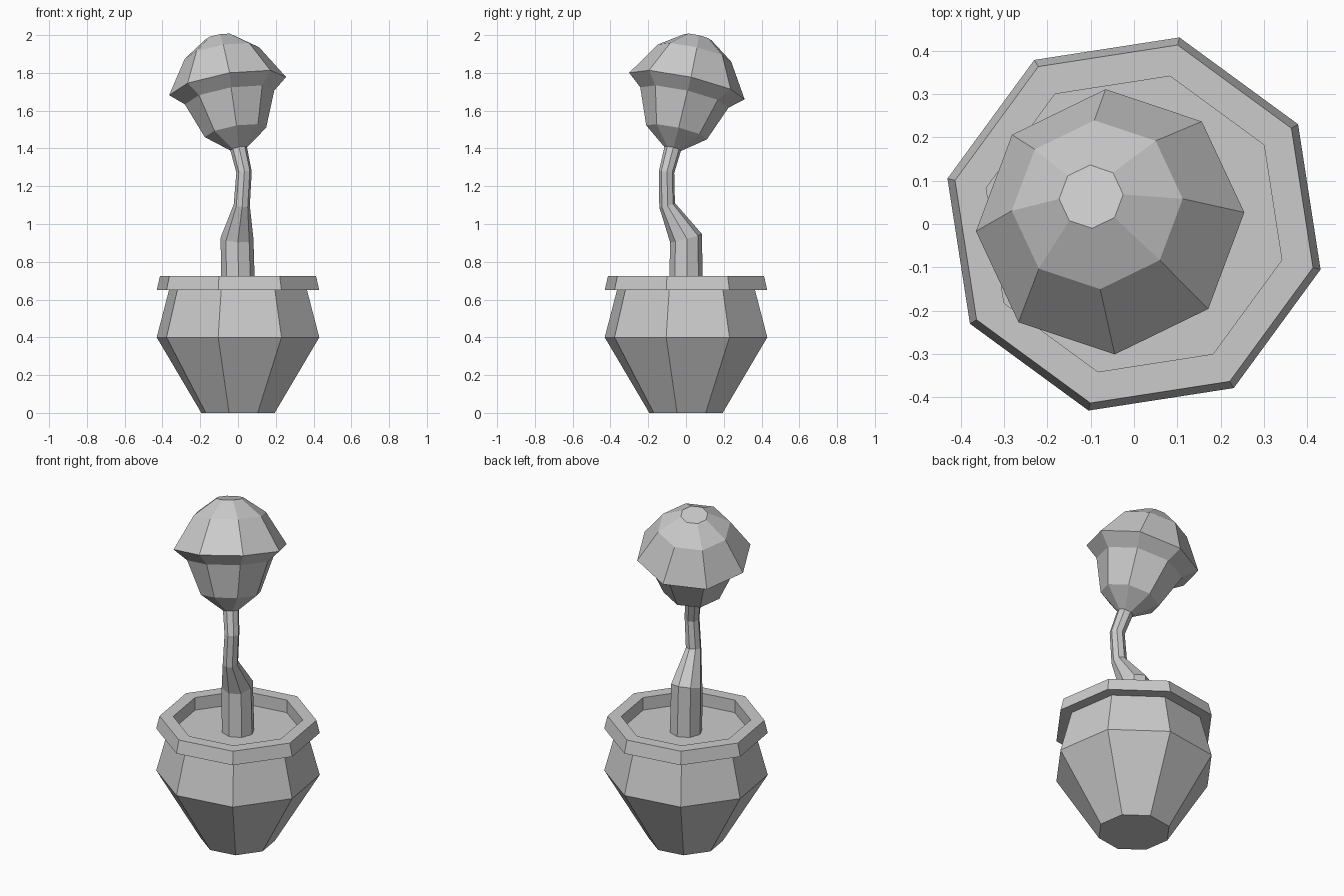
import bpy, bmesh, math
from mathutils import Vector

SIDES = 8

cube = bpy.data.objects.get("Cube")
if cube:
    bpy.data.objects.remove(cube, do_unlink=True)

grey = bpy.data.materials.new("plain grey")
grey.use_nodes = True
colour = (0.6, 0.6, 0.6, 1)
grey.diffuse_color = colour
grey.node_tree.nodes["Principled BSDF"].inputs["Base Color"].default_value = colour


def loft(name, rings, phase):
    """Skin a capped tube through rings of (centre, normal, radius)."""
    bm = bmesh.new()
    loops = []
    for centre, normal, radius in rings:
        turn = Vector((0, 0, 1)).rotation_difference(Vector(normal))
        loop = []
        for i in range(SIDES):
            a = math.radians(phase) + math.tau * i / SIDES
            spoke = Vector((math.cos(a), math.sin(a), 0)) * radius
            loop.append(bm.verts.new(Vector(centre) + turn @ spoke))
        loops.append(loop)
    for low, high in zip(loops, loops[1:]):
        for i in range(SIDES):
            j = (i + 1) % SIDES
            bm.faces.new((low[i], low[j], high[j], high[i]))
    bm.faces.new(loops[0][::-1])
    bm.faces.new(loops[-1])
    bmesh.ops.recalc_face_normals(bm, faces=bm.faces)
    mesh = bpy.data.meshes.new(name)
    bm.to_mesh(mesh)
    bm.free()
    mesh.materials.append(grey)
    obj = bpy.data.objects.new(name, mesh)
    bpy.context.collection.objects.link(obj)
    return obj


# Pot with overhanging rim, sunken inner wall and soil as the last cap
UP = Vector((0, 0, 1))
profile = [(0.2, 0), (0.443, 0.4), (0.376, 0.65), (0.443, 0.65),
           (0.425, 0.725), (0.351, 0.725), (0.351, 0.65)]
loft("pot", [((0, 0, z), UP, r) for r, z in profile], -13.7)

# Crooked trunk, each ring square to the bend
axis = Vector((-0.17, 0.225, 1)).normalized()
path = [Vector(p) for p in ((0, 0, 0.65), (-0.005, 0, 0.925), (0.02, -0.1, 1.1),
                            (0.032, -0.103, 1.275), (0.003, -0.07, 1.4))]
radii = [0.09, 0.087, 0.043, 0.041, 0.045]
steps = [(b - a).normalized() for a, b in zip(path, path[1:])]
normals = [UP] + [a + b for a, b in zip(steps, steps[1:])] + [axis]
loft("trunk", list(zip(path, normals, radii)), 3)

# Leaning foliage crown
middle = Vector((-0.055, 0.005, 1.73))
crown = [(0.045, 1.397), (0.165, 1.485), (0.24, 1.67),
         (0.314, 1.73), (0.2, 1.905), (0.075, 1.988)]
loft("foliage", [(middle + axis * ((z - middle.z) / axis.z), axis, r)
                 for r, z in crown], 3)
